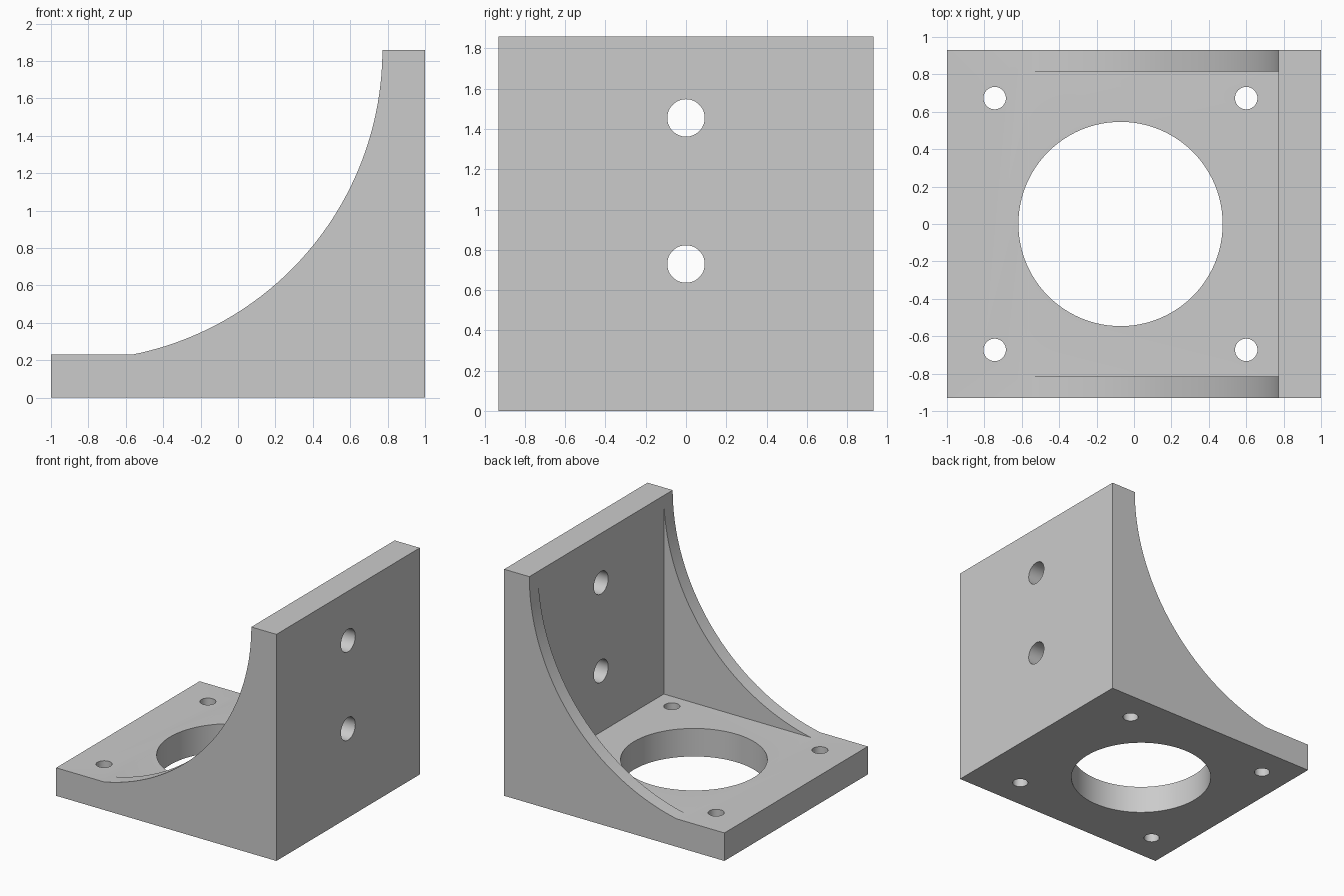
import bpy, bmesh, math
from mathutils import Matrix, Vector

if "Cube" in bpy.data.objects:
    bpy.data.objects.remove(bpy.data.objects["Cube"])

HALF_Y = 0.93        # half width
TOP = 1.86           # wall height
BASE_T = 0.23        # base plate thickness
WALL_X = 0.772       # inner face of upright wall
RIB_Y = 0.815        # inner face of side ribs
RIB_START = -0.567   # where the rib curve leaves the base

grey = bpy.data.materials.new("light grey")
grey.diffuse_color = (0.6, 0.6, 0.6, 1)
grey.use_nodes = True
grey.node_tree.nodes["Principled BSDF"].inputs["Base Color"].default_value = grey.diffuse_color


def make_object(name, bm):
    bmesh.ops.recalc_face_normals(bm, faces=bm.faces)
    mesh = bpy.data.meshes.new(name)
    bm.to_mesh(mesh)
    bm.free()
    obj = bpy.data.objects.new(name, mesh)
    mesh.materials.append(grey)
    bpy.context.collection.objects.link(obj)
    return obj


def box(name, lo, hi):
    bm = bmesh.new()
    lo, hi = Vector(lo), Vector(hi)
    mat = Matrix.Translation((lo + hi) / 2) @ Matrix.Diagonal((*(hi - lo), 1))
    bmesh.ops.create_cube(bm, size=1, matrix=mat)
    return make_object(name, bm)


def cylinder(name, center, radius, segments, axis="Z"):
    bm = bmesh.new()
    rot = Matrix.Rotation(math.pi / 2, 4, "Y") if axis == "X" else Matrix.Identity(4)
    bmesh.ops.create_cone(bm, cap_ends=True, segments=segments, radius1=radius,
                          radius2=radius, depth=0.8,
                          matrix=Matrix.Translation(center) @ rot)
    return make_object(name, bm)


def cut(target, cutter):
    mod = target.modifiers.new("cut " + cutter.name, "BOOLEAN")
    mod.operation = "DIFFERENCE"
    mod.solver = "EXACT"
    mod.object = cutter
    cutter.hide_render = True
    cutter.hide_set(True)


# Bracket body: side profile with a concave arc, extruded across the width
dx, dz = WALL_X - RIB_START, TOP - BASE_T
radius = (dx * dx + dz * dz) / (2 * dx)
cx = WALL_X - radius
end = math.asin(dz / radius)
STEPS = 48
profile = [(-1, BASE_T), (-1, 0), (1, 0), (1, TOP)]
for i in range(STEPS + 1):
    a = end * i / STEPS
    profile.append((cx + radius * math.cos(a), TOP - radius * math.sin(a)))

bm = bmesh.new()
face = bm.faces.new([bm.verts.new((x, -HALF_Y, z)) for x, z in profile])
ext = bmesh.ops.extrude_face_region(bm, geom=[face])
bmesh.ops.translate(bm, vec=(0, 2 * HALF_Y, 0),
                    verts=[g for g in ext["geom"] if isinstance(g, bmesh.types.BMVert)])
bracket = make_object("bracket", bm)

# Open pocket between the two ribs
cut(bracket, box("pocket_cutter", (-1.5, -RIB_Y, BASE_T), (WALL_X, RIB_Y, 2.5)))

# Large opening and four screw holes in the base
cut(bracket, cylinder("opening_cutter", (-0.072, 0, 0), 0.546, 96))
for x in (-0.745, 0.6):
    for y in (-0.673, 0.673):
        cut(bracket, cylinder("screw_cutter", (x, y, 0), 0.06, 40))

# Two mounting holes in the upright wall
for z in (0.73, 1.455):
    cut(bracket, cylinder("wall_hole_cutter", (0.9, 0, z), 0.093, 48, "X"))

# Bake the cuts, remove the helpers and shade the curved faces smooth
bpy.context.view_layer.update()
deps = bpy.context.evaluated_depsgraph_get()
baked = bpy.data.meshes.new_from_object(bracket.evaluated_get(deps))
bracket.modifiers.clear()
bracket.data = baked
for obj in list(bpy.data.objects):
    if obj is not bracket and obj.name.split(".")[0].endswith("_cutter"):
        bpy.data.objects.remove(obj)
baked.materials.clear()
baked.materials.append(grey)
for poly in baked.polygons:
    poly.material_index = 0
bpy.context.view_layer.objects.active = bracket
bracket.select_set(True)
bpy.ops.object.shade_smooth_by_angle(angle=math.radians(20))
